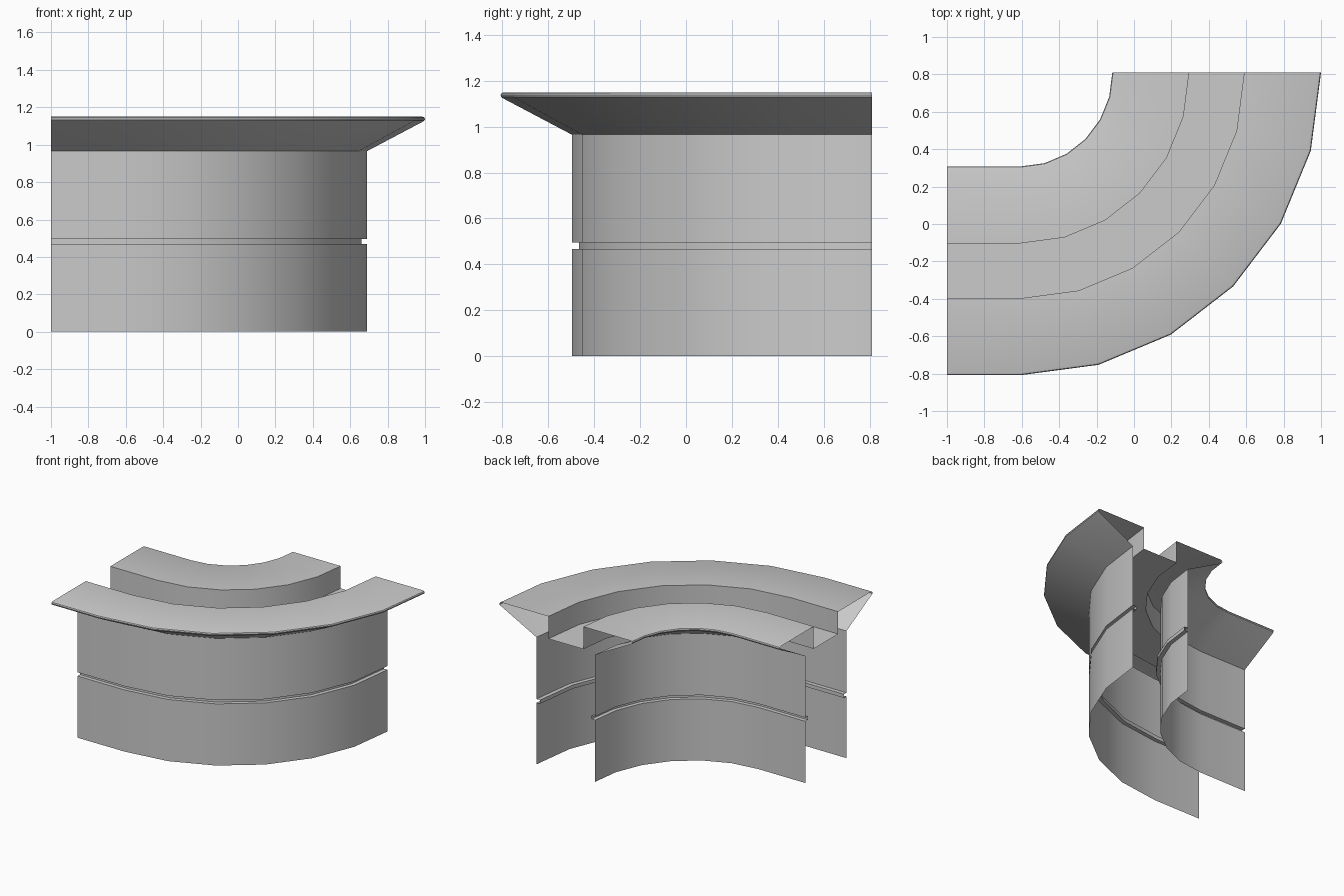
import bpy, bmesh, math

if "Cube" in bpy.data.objects:
    bpy.data.objects.remove(bpy.data.objects["Cube"])

CX, CY = -0.605, 0.81      # centre of the corner arc
MID = 1.06                 # radius of the profile centreline

# Half cross-section (offset from centreline, height): wall, groove, flare, rounded lip, channel
half = [(0.247, 0.0), (0.247, 0.468), (0.217, 0.468), (0.217, 0.496), (0.247, 0.496),
        (0.247, 0.965), (0.548, 1.124), (0.556, 1.13), (0.558, 1.138), (0.554, 1.146),
        (0.543, 1.15), (0.147, 1.15), (0.147, 0.98)]
# Mirror it to get the full double-sided profile
profile = [(MID + d, z) for d, z in half] + [(MID - d, z) for d, z in reversed(half)]


def station(r, k):
    """Point on the run: a short straight piece, then six 15 degree steps."""
    if k == 0:
        return -1.0, CY - r
    a = math.radians(15 * (k - 1))
    return CX + (r - 0.013) * math.sin(a), CY - r * math.cos(a)


def sweep(name, prof, stations):
    bm = bmesh.new()
    rings = [[bm.verts.new((*station(r, k), z)) for r, z in prof] for k in range(stations)]
    for a, b in zip(rings, rings[1:]):
        for i in range(len(prof) - 1):
            bm.faces.new((a[i], b[i], b[i + 1], a[i + 1]))
    mesh = bpy.data.meshes.new(name)
    bm.to_mesh(mesh)
    bm.free()
    obj = bpy.data.objects.new(name, mesh)
    bpy.context.collection.objects.link(obj)
    bpy.context.view_layer.objects.active = obj
    obj.select_set(True)
    bpy.ops.object.shade_smooth_by_angle(angle=math.radians(25))
    return obj


# Curved corner wall with grooved sides, flared top and central channel, open at ends and base
sweep("curved_wall_corner", profile, 8)
